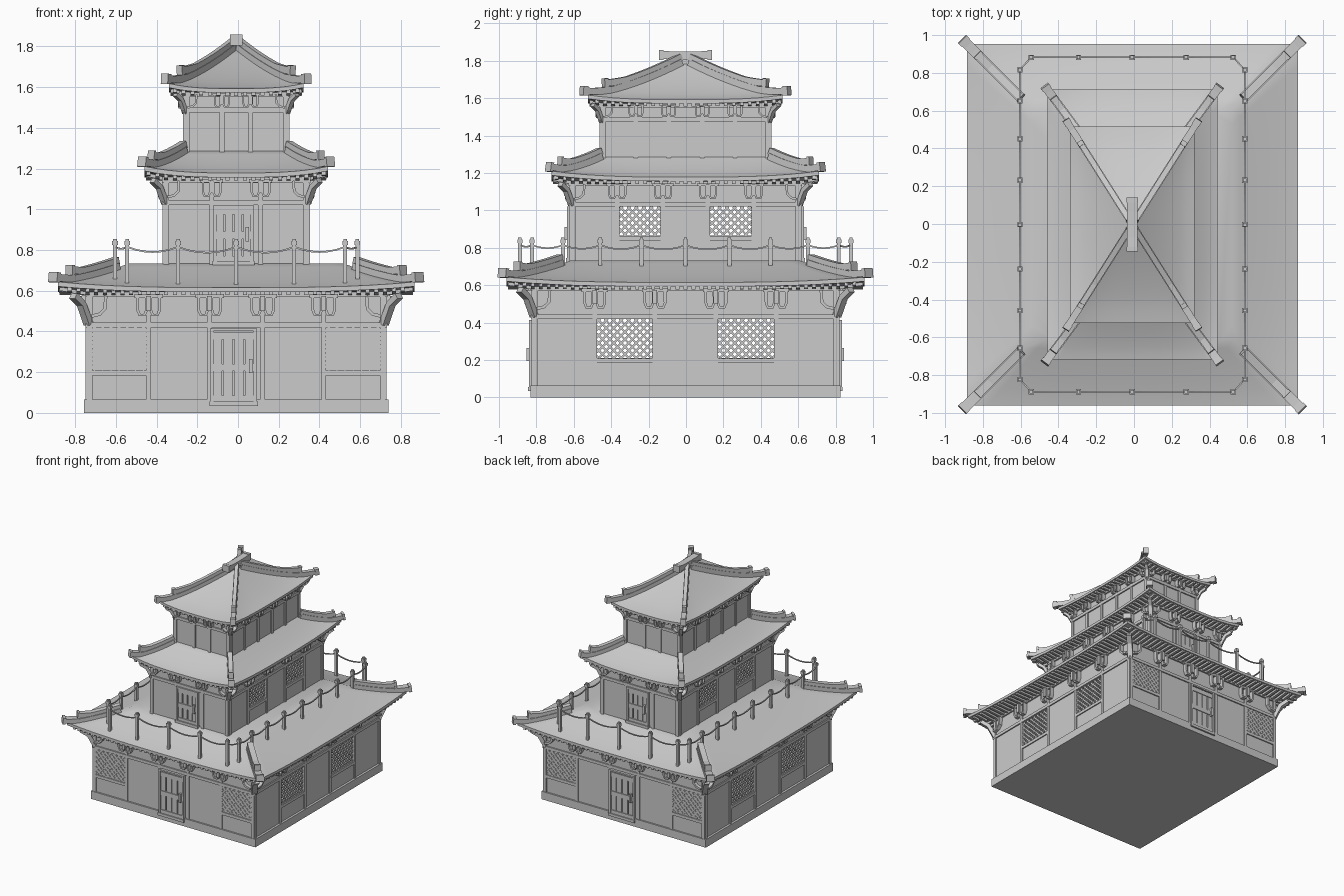
import bpy, bmesh
from math import pi
from mathutils import Matrix, Vector

cube = bpy.data.objects.get("Cube")
if cube:
    bpy.data.objects.remove(cube)

grey = bpy.data.materials.new("plain_grey")
grey.use_nodes = True
grey.diffuse_color = (0.6, 0.6, 0.6, 1)
grey.node_tree.nodes["Principled BSDF"].inputs["Base Color"].default_value = (0.6, 0.6, 0.6, 1)
CENTRE = Matrix.Translation((-0.009, -0.003, 0))


def finish(name, bm, smooth=False):
    bmesh.ops.recalc_face_normals(bm, faces=bm.faces)
    mesh = bpy.data.meshes.new(name)
    bm.to_mesh(mesh)
    bm.free()
    mesh.materials.append(grey)
    ob = bpy.data.objects.new(name, mesh)
    bpy.context.collection.objects.link(ob)
    if smooth:
        bpy.ops.object.select_all(action='DESELECT')
        ob.select_set(True)
        bpy.context.view_layer.objects.active = ob
        bpy.ops.object.shade_smooth_by_angle(angle=0.5)


def box(bm, F, x0, x1, y0, y1, z0, z1):
    mid = Matrix.Translation(((x0 + x1) / 2, (y0 + y1) / 2, (z0 + z1) / 2))
    bmesh.ops.create_cube(bm, size=1, matrix=F @ mid @ Matrix.Diagonal((x1 - x0, y1 - y0, z1 - z0, 1)))


def sweep(bm, F, points, w, h, up=(0, 0, 1)):
    """Rectangular bar along a path, with its height along up."""
    pts, up, last = [Vector(p) for p in points], Vector(up), None
    for i, p in enumerate(pts):
        t = (pts[min(i + 1, len(pts) - 1)] - pts[max(i - 1, 0)]).normalized()
        s = t.cross(up).normalized()
        n = s.cross(t)
        ring = [bm.verts.new(F @ (p + s * a * w / 2 + n * b * h / 2))
                for a, b in ((-1, -1), (1, -1), (1, 1), (-1, 1))]
        if last:
            for k in range(4):
                bm.faces.new((last[k], last[k - 1], ring[k - 1], ring[k]))
        if i in (0, len(pts) - 1):
            bm.faces.new(ring)
        last = ring


def frames(hx, hy):
    """Four wall frames: local x along the wall, -y outwards, with half length."""
    for i in range(4):
        depth, half = (hx, hy) if i % 2 else (hy, hx)
        yield i, CENTRE @ Matrix.Rotation(i * pi / 2, 4, 'Z') @ Matrix.Translation((0, -depth, 0)), half


def lattice(bm, F, x0, x1, z0, z1, y, step=0.04):
    w, h = x1 - x0, z1 - z0
    c = -h + step / 2
    while c < w:
        a, b = max(0, c), min(w, c + h)
        for flip in (False, True):
            ends = [(x1 - u if flip else x0 + u, y, z0 + u - c) for u in (a, b)]
            sweep(bm, F, ends, 0.011, 0.01, (0, 1, 0))
        c += step


def bracket(bm, F, u, z, s):
    """Twin U-shaped corbel under the eaves."""
    for du in (-0.032, 0.032):
        path = [(-.022, .095), (-.022, .03), (-.012, .006), (.012, .006), (.022, .03), (.022, .095)]
        sweep(bm, F, [(u + (du + a) * s, -0.016, z + b * s) for a, b in path], 0.014 * s, 0.032, (0, 1, 0))
    box(bm, F, u - .012 * s, u + .012 * s, -.045 * s, 0, z + .025 * s, z + .1 * s)
    box(bm, F, u - .07 * s, u + .07 * s, -.025, 0, z + .09 * s, z + .11 * s)


def storey(name, hx, hy, z0, z1, beam, front, side, s, window=None):
    walls, timber, corbels, screens = (bmesh.new() for _ in range(4))
    for i, F, half in frames(hx, hy):
        posts = side if i % 2 else front
        # Wall panels, open behind the side windows
        if window and i % 2:
            a, b, w0, w1 = side[0] + .01, side[1] - .01, *window
            box(walls, F, -half, half, 0, .03, z0, w0)
            box(walls, F, -half, half, 0, .03, w1, z1)
            for p, q in ((-half, -b), (-a, a), (b, half)):
                box(walls, F, p, q, 0, .03, w0, w1)
            spans = [(-b, -a), (a, b)]
        else:
            box(walls, F, -half, half, 0, .03, z0, z1)
            spans = [(-half + .02, -front[1] - .01), (front[1] + .01, half - .02)] if len(front) > 1 else []
        # Lattice windows and their sills
        for p, q in spans:
            lattice(screens, F, p, q, *window, .01 if i % 2 else -.002)
            box(timber, F, p, q, -.009, 0, window[0] - .028, window[0] - .004)
        # Posts, beams and corbels
        box(timber, F, -half - .008, half + .008, -.01, 0, beam, beam + .024)
        box(timber, F, -half - .008, half + .008, -.012, 0, z1 - .03, z1)
        zb = z1 - .125 * s
        for m in (-1, 1):
            for u in posts:
                box(timber, F, m * u - .012, m * u + .012, -.008, 0, z0, z1)
                bracket(corbels, F, m * u, zb, s)
            end = m * (half - .011)
            box(timber, F, end - .013, end + .013, -.009, 0, z0, z1)
            arm = [(.02, 0), (.06, .01), (.085, .035), (.09, .1)]
            sweep(corbels, F, [(m * (half - a * s), -.014, zb + b * s) for a, b in arm], .016 * s, .03, (0, 1, 0))
        flare = [(-.005, -.04), (.012, .01), (.03, .06), (.07, .1)]
        sweep(corbels, F, [(half + a * s, -a * s, zb + b * s) for a, b in flare], .04 * s, .03 * s, (.7, -.7, .3))
    finish(name + "_walls", walls)
    finish(name + "_timber_frame", timber)
    finish(name + "_corbels", corbels)
    if window:
        finish(name + "_lattice_windows", screens)
    else:
        screens.free()


def doors(name, hx, hy, half, z0, z1):
    bm = bmesh.new()
    for i, F, _ in frames(hx, hy):
        if i % 2:
            continue
        F = F @ Matrix.Translation((-.013, 0, 0))
        for m in (-1, 1):
            box(bm, F, m * half - .008, m * half + .008, -.022, 0, z0, z1)
        box(bm, F, -half, half, -.022, 0, z1 - .012, z1)
        box(bm, F, -half - .012, half + .012, -.026, 0, z0 - .01, z0 + .012)
        # Planks, cross bars and handle
        w = half / 2
        for k in range(4):
            box(bm, F, -half + k * w + .004, -half + (k + 1) * w - .004, -.012, 0, z0, z1 - .02)
        for f in (.06, .48, .9):
            z = z0 + (z1 - z0) * f
            box(bm, F, -half, half, -.018, 0, z - .018, z + .018)
        zm = z0 + (z1 - z0) * .5
        box(bm, F, half - .03, half - .014, -.034, -.01, zm - .035, zm + .035)
    finish(name, bm)


def roof(name, eave, inner, wall, z_eave, z_top, lift, thick, power, ridge_w, ridge_end):
    N = 16
    mix = lambda t: (eave[0] + (inner[0] - eave[0]) * t, eave[1] + (inner[1] - eave[1]) * t)
    height = lambda t: z_eave + (z_top - z_eave) * max(t, 0) ** power
    bend = lambda t: lift * (1 - t) ** 2
    levels = [(*wall, z_eave - thick, 0), (*eave, z_eave - thick, lift)]
    levels += [(*mix(k / 8), height(k / 8), bend(k / 8)) for k in range(9)]
    # Curved shell made of rectangular rings
    bm, last = bmesh.new(), None
    for hx, hy, z, up in levels:
        corners = [Vector(c) for c in ((-hx, -hy), (hx, -hy), (hx, hy), (-hx, hy))]
        ring = []
        for k in range(4):
            for j in range(N):
                p = corners[k].lerp(corners[(k + 1) % 4], j / N)
                ring.append(bm.verts.new(CENTRE @ Vector((*p, z + up * abs(2 * j / N - 1) ** 3))))
        if last:
            for k in range(4 * N):
                bm.faces.new((last[k - 1], last[k], ring[k], ring[k - 1]))
        last = ring
    bm.faces.new(last)
    finish(name, bm, True)
    # Rafters under the eaves
    bm = bmesh.new()
    for i, F, half in frames(*wall):
        over, reach = (eave[i % 2 == 0] - wall[i % 2 == 0]), eave[i % 2]
        count = int(reach / .043)
        for k in range(-count, count + 1):
            u = k * .043
            start = max(0, (abs(u) - half) / (reach - half)) * over
            ends = [(u, -d, z_eave - thick - .006 + lift * d / over * abs(u / reach) ** 3) for d in (start, over - .008)]
            if over - start > .02:
                sweep(bm, F, ends, .02, .018)
    finish(name + "_rafters", bm)
    # Two-tier hip ridges with raised tips
    bm = bmesh.new()
    for mx in (-1, 1):
        for my in (-1, 1):
            for first, rise, w in ((-.07, .008, ridge_w), (.16, .036, ridge_w * .8)):
                path = []
                for k in range(11):
                    t = first + (ridge_end - first) * k / 10
                    x, y = mix(t)
                    tip = .016 * max(0, 1 - k / 3)
                    path.append((mx * x, my * y, height(t) + bend(max(t, 0)) + rise + tip))
                sweep(bm, CENTRE, path, w, .036)
                a, b = Vector(path[0]), Vector(path[1])
                sweep(bm, CENTRE, [a, a.lerp(b, .5)], w * 1.12, .05)
    finish(name + "_ridges", bm)


# Plinth
bm = bmesh.new()
box(bm, CENTRE, -.748, .748, -.828, .828, 0, .065)
finish("plinth", bm)

# Three storeys and their doors
storey("lower_storey", .73, .815, .065, .6, .42, (.13, .43), (.163, .485), 1, (.212, .42))
storey("middle_storey", .353, .612, .72, 1.16, 1.02, (.12,), (.12, .365), .8, (.865, 1.02))
storey("upper_storey", .253, .45, 1.22, 1.58, 1.475, (.07,), (.09, .265), .65)
doors("lower_doors", .73, .815, .107, .045, .415)
doors("middle_doors", .353, .612, .09, .735, 1.02)

# Roofs, from the broad lower one to the pointed top
roof("lower_roof", (.876, .957), (.53, .611), (.73, .815), .615, .733, .028, .022, 1.15, .055, .83)
roof("middle_roof", (.45, .715), (.253, .45), (.353, .612), 1.178, 1.285, .032, .022, 1.25, .045, .98)
roof("top_roof", (.33, .52), (.01, .015), (.253, .45), 1.592, 1.79, .025, .02, 1.3, .036, .98)

# Ridge cap at the summit
bm = bmesh.new()
sweep(bm, CENTRE, [(0, y, 1.828 + .25 * y * y) for y in (-.14, -.07, 0, .07, .14)], .054, .042)
for m in (-1, 1):
    box(bm, CENTRE, -.03, .03, m * .13 - .012, m * .13 + .012, 1.803, 1.857)
box(bm, CENTRE, -.018, .018, -.03, .03, 1.775, 1.815)
finish("summit_cap", bm)

# Balcony posts with knobs, joined by sagging ropes
quarter = [(.595, 0), (.595, .235), (.595, .455), (.595, .655), (.595, .82), (.535, .885), (.285, .885)]
loop = quarter + [(0, .885)] + [(-x, y) for x, y in reversed(quarter)]
loop += [(-x, -y) for x, y in loop[1:-1]]
posts, ropes = bmesh.new(), bmesh.new()
for k, (x, y) in enumerate(loop):
    for r, z0, z1 in ((.01, .615, .83), (.014, .825, .845), (.009, .845, .855)):
        box(posts, CENTRE, x - r, x + r, y - r, y + r, z0, z1)
    a, b = Vector(loop[k - 1]), Vector((x, y))
    sag = .1 * (b - a).length
    path = [(*a.lerp(b, j / 6), .815 - sag * (1 - (j / 3 - 1) ** 2)) for j in range(7)]
    sweep(ropes, CENTRE, path, .008, .008)
finish("balcony_posts", posts)
finish("balcony_ropes", ropes)
